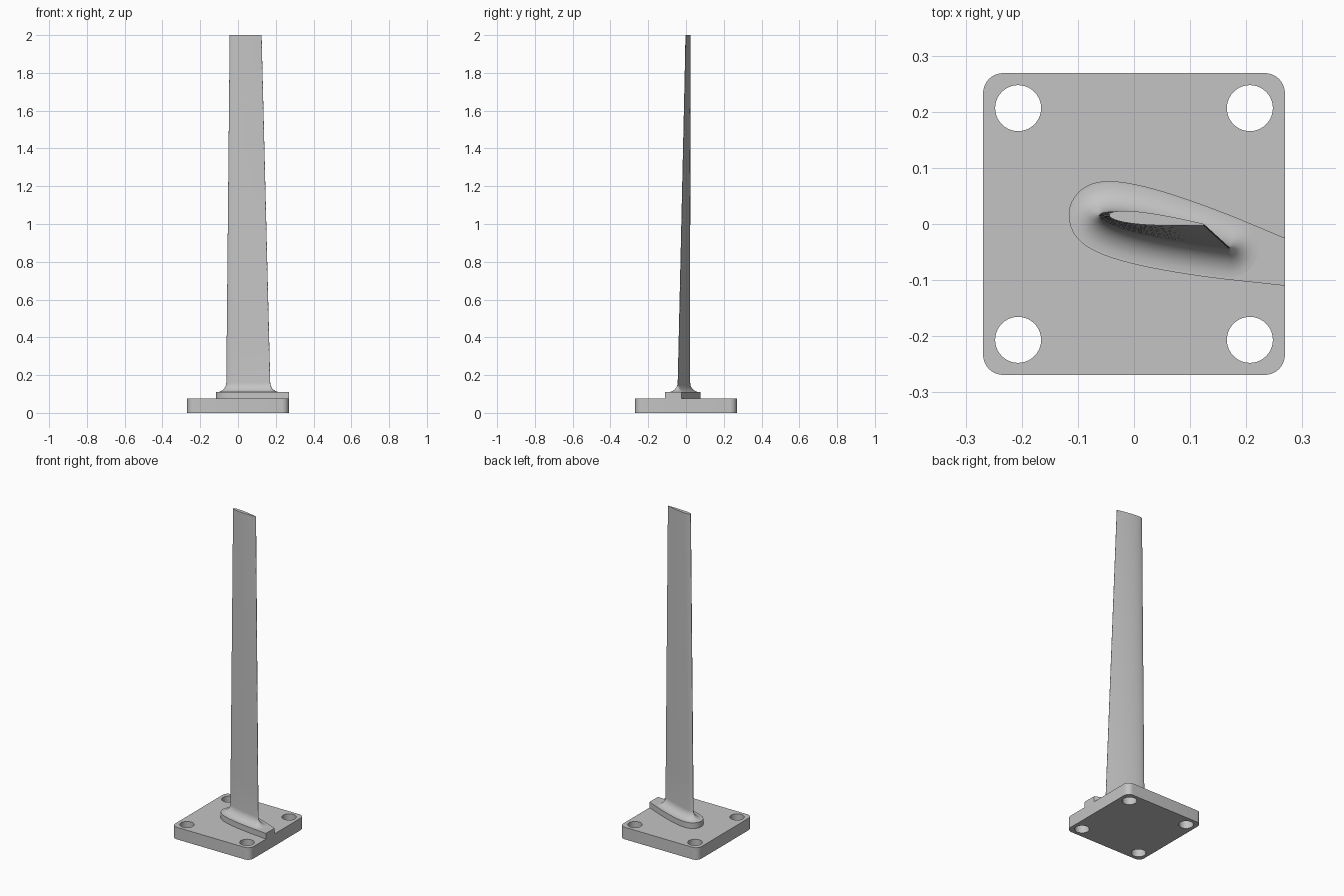
import bpy
import bmesh
import math
from mathutils import Vector

cube = bpy.data.objects.get("Cube")
if cube:
    bpy.data.objects.remove(cube, do_unlink=True)

# One plain grey for the whole part
grey = bpy.data.materials.new("satin grey")
grey.use_nodes = True
colour = (0.55, 0.55, 0.55, 1)
grey.diffuse_color = colour
grey.node_tree.nodes["Principled BSDF"].inputs["Base Color"].default_value = colour

HALF = 0.269          # half width of the base plate
PLATE_TOP = 0.075
PLINTH_TOP = 0.11
FILLET = 0.05
STEPS = 32            # points along each side of the section


def add_object(name, bm):
    bmesh.ops.remove_doubles(bm, verts=bm.verts, dist=1e-6)
    bmesh.ops.recalc_face_normals(bm, faces=bm.faces)
    mesh = bpy.data.meshes.new(name)
    bm.to_mesh(mesh)
    bm.free()
    mesh.materials.clear()
    mesh.materials.append(grey)
    obj = bpy.data.objects.new(name, mesh)
    bpy.context.collection.objects.link(obj)
    bpy.ops.object.select_all(action="DESELECT")
    obj.select_set(True)
    bpy.context.view_layer.objects.active = obj
    bpy.ops.object.shade_smooth_by_angle(angle=math.radians(32))
    return obj


def loft(name, rings):
    """Skin a stack of equal point rings and cap both ends."""
    bm = bmesh.new()
    loops = [[bm.verts.new(p) for p in ring] for ring in rings]
    for low, high in zip(loops, loops[1:]):
        for i in range(len(low)):
            j = (i + 1) % len(low)
            bm.faces.new((low[i], low[j], high[j], high[i]))
    bm.faces.new(loops[0][::-1])
    bm.faces.new(loops[-1])
    return add_object(name, bm)


def arc(cx, cy, radius, start, end, count):
    return [(cx + radius * math.cos(start + (end - start) * i / count),
             cy + radius * math.sin(start + (end - start) * i / count))
            for i in range(count + 1)]


def section(z):
    """Symmetric airfoil at height z, as points with outward normals."""
    t = (z - 0.15) / 1.85
    nose = Vector((-0.061, 0.016)).lerp(Vector((-0.043, 0.016)), t)
    tail = Vector((0.17, -0.043)).lerp(Vector((0.124, -0.001)), t)
    chord = tail - nose
    up = Vector((-chord.y, chord.x))
    points = []
    for i in range(-STEPS, STEPS + 1):
        x = ((1 - math.cos(math.pi * abs(i) / STEPS)) / 2) ** 1.5
        h = 0.6 * (0.2969 * math.sqrt(x) - 0.126 * x - 0.3516 * x**2
                   + 0.2843 * x**3 - 0.1015 * x**4)
        points.append(nose + chord * x + up * (h if i < 0 else -h))
    last = len(points) - 1
    normals = []
    for i in range(last + 1):
        d = points[min(i + 1, last)] - points[max(i - 1, 0)]
        normals.append(Vector((d.y, -d.x)).normalized())
    return points, normals


def offset_ring(z, distance, rounded_tail=True):
    points, normals = section(z)
    ring = [p + n * distance for p, n in zip(points, normals)]
    if rounded_tail:
        a = math.atan2(normals[-1].y, normals[-1].x)
        b = math.atan2(normals[0].y, normals[0].x)
        centre = (points[0] + points[-1]) / 2
        ring += [Vector(p) for p in arc(*centre, distance, a, b, 10)[1:-1]]
    return [Vector((p.x, p.y, z)) for p in ring]


# Base plate: rounded square outline with four through holes
CORNER, HOLE, HOLE_POS = 0.036, 0.041, 0.2065
quarter = math.pi / 2
inner = HALF - CORNER
outline = []
for k, (sx, sy) in enumerate([(1, 1), (-1, 1), (-1, -1), (1, -1)]):
    outline += arc(sx * inner, sy * inner, CORNER, k * quarter, (k + 1) * quarter, 10)
holes = [arc(sx * HOLE_POS, sy * HOLE_POS, HOLE, 0, 2 * math.pi, 40)[:-1]
         for sx in (-1, 1) for sy in (-1, 1)]

curve = bpy.data.curves.new("plate_profile", "CURVE")
curve.dimensions = "2D"
curve.fill_mode = "BOTH"
curve.extrude = PLATE_TOP / 2
for loop in [outline] + holes:
    spline = curve.splines.new("POLY")
    spline.points.add(len(loop) - 1)
    for point, (x, y) in zip(spline.points, loop):
        point.co = (x, y, 0, 1)
    spline.use_cyclic_u = True
profile = bpy.data.objects.new("plate_profile", curve)
bpy.context.collection.objects.link(profile)
bpy.context.view_layer.update()
evaluated = profile.evaluated_get(bpy.context.evaluated_depsgraph_get())
bm = bmesh.new()
bm.from_mesh(evaluated.to_mesh())
evaluated.to_mesh_clear()
bmesh.ops.translate(bm, verts=bm.verts, vec=(0, 0, PLATE_TOP / 2))
bpy.data.objects.remove(profile, do_unlink=True)
add_object("base_plate", bm)

# Plinth: widened blade outline running out to the plate edge
foot = offset_ring(PLINTH_TOP, 0.055, rounded_tail=False)
foot += [Vector((HALF, -0.11, PLINTH_TOP)), Vector((HALF, -0.025, PLINTH_TOP))]
loft("plinth", [[Vector((p.x, p.y, PLATE_TOP)) for p in foot], foot])

# Blade: flared root fillet, then a tapered and twisted span
rings = []
for i in range(11):
    a = quarter * (1 - i / 10)
    rings.append(offset_ring(PLINTH_TOP + FILLET * (1 - math.sin(a)),
                             0.001 + FILLET * (1 - math.cos(a))))
base = PLINTH_TOP + FILLET
for i in range(1, 11):
    rings.append(offset_ring(base + (2 - base) * i / 10, 0.001))
loft("blade", rings)
